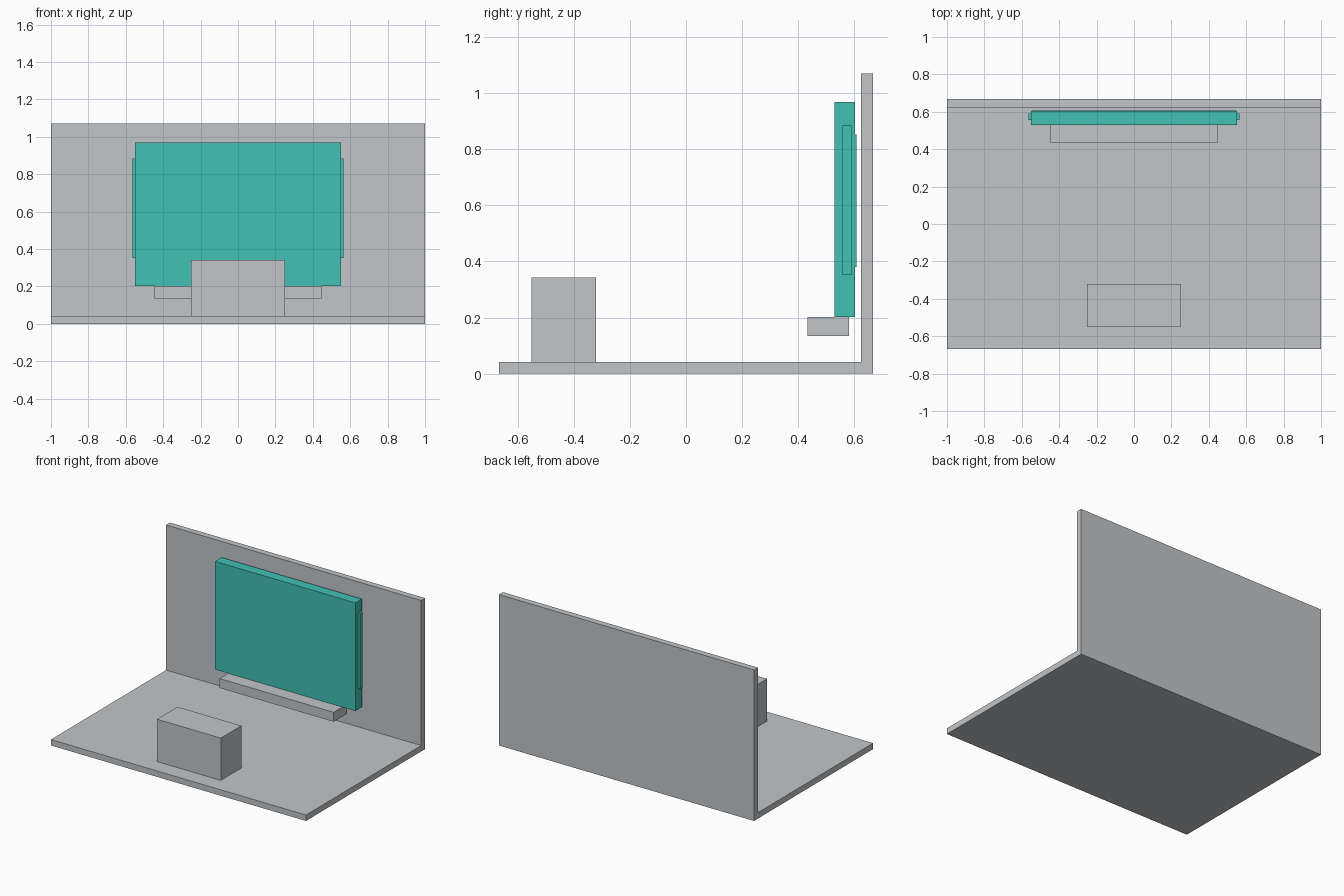
import bpy

if "Cube" in bpy.data.objects:
    bpy.data.objects.remove(bpy.data.objects["Cube"])


def material(name, rgb):
    m = bpy.data.materials.new(name)
    m.diffuse_color = (*rgb, 1)
    m.use_nodes = True
    m.node_tree.nodes["Principled BSDF"].inputs["Base Color"].default_value = m.diffuse_color
    return m


grey = material("light_grey", (0.539, 0.565, 0.584))
teal = material("teal", (0.053, 0.533, 0.456))


def prism(name, profile, x0, x1, mat):
    """Extrude a (y, z) profile along x."""
    n = len(profile)
    verts = [(x, y, z) for x in (x0, x1) for y, z in profile]
    faces = [tuple(reversed(range(n))), tuple(range(n, 2 * n))]
    faces += [(i, (i + 1) % n, n + (i + 1) % n, n + i) for i in range(n)]
    mesh = bpy.data.meshes.new(name)
    mesh.from_pydata(verts, [], faces)
    mesh.materials.append(mat)
    obj = bpy.data.objects.new(name, mesh)
    bpy.context.collection.objects.link(obj)
    return obj


def box(name, x, y, z, mat):
    profile = [(y[0], z[0]), (y[1], z[0]), (y[1], z[1]), (y[0], z[1])]
    return prism(name, profile, x[0], x[1], mat)


# Floor and back wall in one L-shaped piece
prism("floor_and_wall",
      [(-0.667, 0), (0.667, 0), (0.667, 1.07), (0.623, 1.07),
       (0.623, 0.042), (-0.667, 0.042)], -1, 1, grey)

# Table in front of the screen
box("table", (-0.25, 0.25), (-0.55, -0.32), (0.042, 0.342), grey)

# Shelf below the screen
box("shelf", (-0.447, 0.447), (0.433, 0.58), (0.135, 0.202), grey)

# Screen with a thin back panel and a speaker strip on each side
box("screen", (-0.55, 0.55), (0.53, 0.603), (0.202, 0.968), teal)
box("screen_back_panel", (-0.545, 0.545), (0.603, 0.608), (0.38, 0.853), teal)
for side, s in (("left", -1), ("right", 1)):
    box("speaker_" + side, sorted((s * 0.55, s * 0.565)),
        (0.557, 0.59), (0.352, 0.885), teal)
